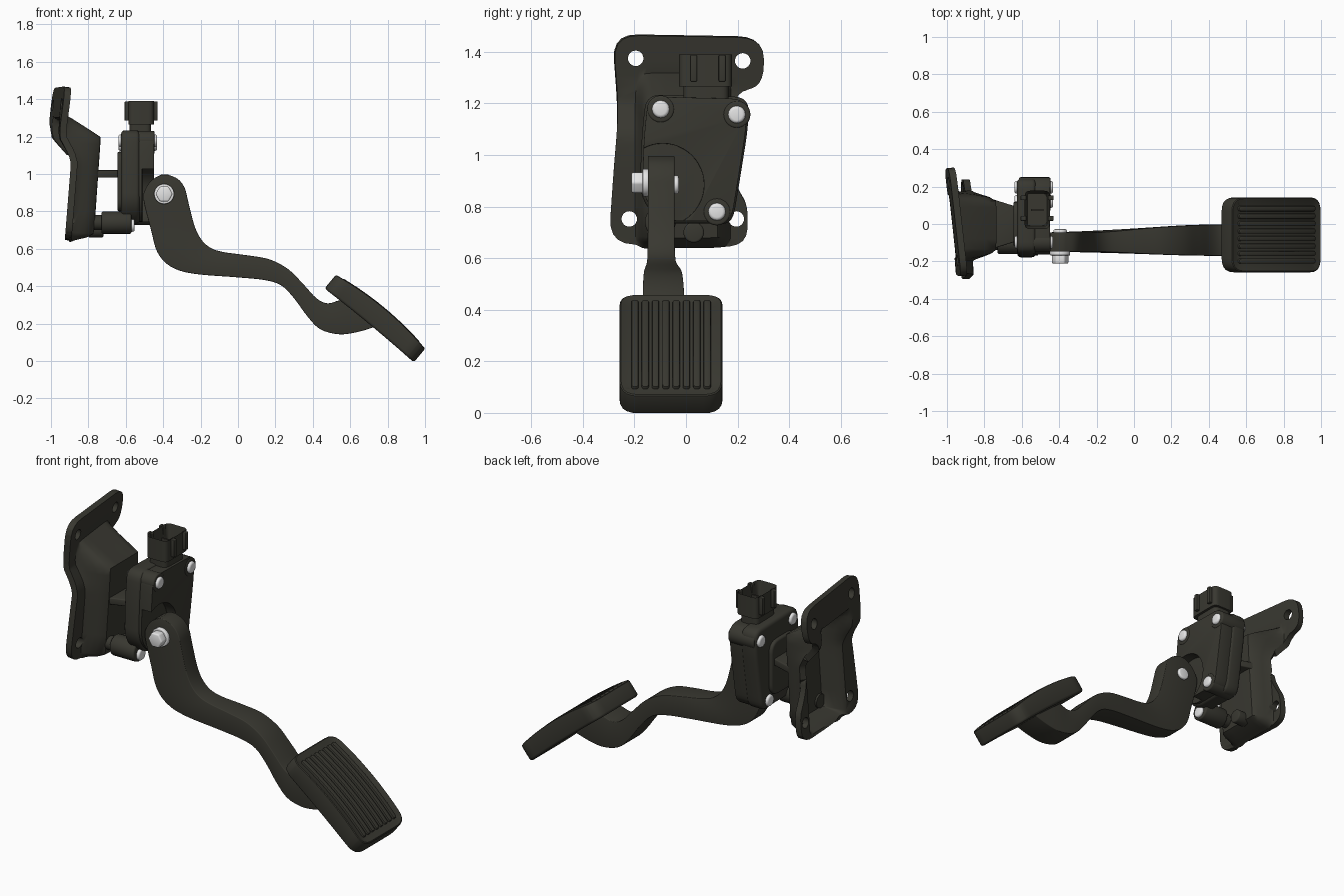
import bpy, bmesh, math
from mathutils import Vector

if "Cube" in bpy.data.objects:
    bpy.data.objects.remove(bpy.data.objects["Cube"])


def material(name, rgb):
    m = bpy.data.materials.new(name)
    m.diffuse_color = (*rgb, 1)
    m.use_nodes = True
    m.node_tree.nodes["Principled BSDF"].inputs["Base Color"].default_value = m.diffuse_color
    return m


DARK = material("charcoal", (0.04, 0.039, 0.030))
STEEL = material("bright steel", (0.78, 0.78, 0.78))


def make(name, bm, mat, bevel=0, segs=3, solid=0, cutters=(), angle=35):
    """Turn a bmesh into a finished object with its modifiers baked in."""
    bmesh.ops.recalc_face_normals(bm, faces=bm.faces)
    me = bpy.data.meshes.new(name)
    bm.to_mesh(me)
    bm.free()
    me.materials.append(mat)
    ob = bpy.data.objects.new(name, me)
    bpy.context.collection.objects.link(ob)
    if solid:
        s = ob.modifiers.new("thickness", 'SOLIDIFY')
        s.thickness, s.offset = solid, 0
    for c in cutters:
        b = ob.modifiers.new("cut", 'BOOLEAN')
        b.operation, b.object, b.solver = 'DIFFERENCE', c, 'EXACT'
    if bevel:
        v = ob.modifiers.new("bevel", 'BEVEL')
        v.width, v.segments = bevel, segs
        v.limit_method, v.angle_limit = 'ANGLE', math.radians(40)
    bpy.ops.object.select_all(action='DESELECT')
    ob.select_set(True)
    bpy.context.view_layer.objects.active = ob
    bpy.ops.object.convert(target='MESH')
    bpy.ops.object.shade_smooth_by_angle(angle=math.radians(angle))
    for c in cutters:
        bpy.data.objects.remove(c)
    return ob


def rounded(pts, r, n=5):
    """Round every corner of a closed 2D outline."""
    pts = [Vector(p) for p in pts]
    out = []
    for i, p in enumerate(pts):
        a, b = pts[i - 1] - p, pts[(i + 1) % len(pts)] - p
        s = p + a.normalized() * min(r, a.length * .45)
        e = p + b.normalized() * min(r, b.length * .45)
        for k in range(n + 1):
            t = k / n
            out.append(s * (1 - t) ** 2 + p * 2 * t * (1 - t) + e * t * t)
    return out


def rect(a0, a1, b0, b1):
    return [(a0, b0), (a1, b0), (a1, b1), (a0, b1)]


PLACE = {'x': lambda p, h: (h, p[0], p[1]),
         'y': lambda p, h: (p[0], h, p[1]),
         'z': lambda p, h: (p[0], p[1], h)}


def prism_bm(pts, axis, lo, hi):
    bm = bmesh.new()
    a, b = [[bm.verts.new(PLACE[axis](p, h)) for p in pts] for h in (lo, hi)]
    bm.faces.new(a)
    top = bm.faces.new(b)
    for i in range(len(pts)):
        j = (i + 1) % len(pts)
        bm.faces.new((a[i], a[j], b[j], b[i]))
    bmesh.ops.recalc_face_normals(bm, faces=bm.faces)
    return bm, top


def prism(name, pts, axis, lo, hi, mat=DARK, **kw):
    return make(name, prism_bm(pts, axis, lo, hi)[0], mat, **kw)


def disc(name, c, r, axis, lo, hi, mat=DARK, n=24, **kw):
    pts = [(c[0] + r * math.cos(2 * math.pi * i / n),
            c[1] + r * math.sin(2 * math.pi * i / n)) for i in range(n)]
    return prism(name, pts, axis, lo, hi, mat, **kw)


def slice_up(bm, axis, values):
    no = Vector((axis == 'x', axis == 'y', axis == 'z'))
    for v in values:
        bmesh.ops.bisect_plane(bm, geom=bm.verts[:] + bm.edges[:] + bm.faces[:],
                               plane_co=no * v, plane_no=no, dist=1e-5)


def step(a, b, v):
    t = max(0, min(1, (v - a) / (b - a)))
    return t * t * (3 - 2 * t)


# --- Lever arm: paired upper and lower edge points, smoothly lofted
UPPER = [(-.375, .997), (-.32, .972), (-.285, .925), (-.268, .86), (-.235, .73), (-.20, .655),
         (-.15, .607), (-.08, .583), (.05, .565), (.17, .543), (.27, .49), (.35, .41),
         (.42, .335), (.48, .308), (.55, .325), (.62, .31), (.73, .25)]
LOWER = [(-.41, .997), (-.46, .968), (-.495, .92), (-.505, .86), (-.465, .70), (-.43, .58),
         (-.36, .505), (-.24, .467), (0, .447), (.14, .433), (.23, .405), (.30, .335),
         (.37, .24), (.44, .17), (.54, .143), (.64, .155), (.745, .187)]


def spline(pts, n=4):
    p = [Vector(q) for q in pts]
    p = [p[0]] + p + [p[-1]]
    out = []
    for i in range(1, len(p) - 2):
        a, b, c, d = p[i - 1:i + 3]
        for k in range(n):
            t = k / n
            out.append(.5 * (2 * b + (c - a) * t + (2 * a - 5 * b + 4 * c - d) * t * t
                             + (3 * b - a - 3 * c + d) * t ** 3))
    return out + [p[-1]]


bm = bmesh.new()
rings = []
for u, l in zip(spline(UPPER), spline(LOWER)):
    w = step(-.4, .45, (u.x + l.x) / 2)
    y0, y1 = -.148 - .022 * w, -.045 + .042 * w
    rings.append([bm.verts.new(v) for v in ((u.x, y0, u.y), (u.x, y1, u.y),
                                            (l.x, y1, l.y), (l.x, y0, l.y))])
for r, s in zip(rings, rings[1:]):
    for i in range(4):
        j = (i + 1) % 4
        bm.faces.new((r[i], r[j], s[j], s[i]))
bm.faces.new(rings[0])
bm.faces.new(rings[-1])
make("lever_arm", bm, DARK, bevel=.014)

# --- Foot pad: rounded block with a sunken tread, face bowed along its length
L, T = .62, .1


def bend(bm):
    slice_up(bm, 'x', [L * (i / 14 - .5) for i in range(1, 14)])
    for v in bm.verts:
        u, h = v.co.x, 1 + v.co.z / T
        w = v.co.z + (.006 + .022 * h) * (1 - (2 * u / L) ** 2)
        v.co = (.765 + .77 * u + .637 * w, v.co.y, .267 - .637 * u + .77 * w)


bm, top = prism_bm(rounded(rect(-L / 2, L / 2, -.258, .142), .075), 'z', -T, 0)
bmesh.ops.inset_region(bm, faces=[top], thickness=.035)
bmesh.ops.translate(bm, verts=top.verts[:], vec=(0, 0, -.014))
bend(bm)
make("foot_pad", bm, DARK, bevel=.014, segs=3)
for i in range(8):
    y = -.058 + (i - 3.5) * .04
    bm, _ = prism_bm(rounded(rect(-.265, .265, y - .014, y + .014), .012, 3), 'z', -.03, -.002)
    bend(bm)
    make("tread_rib", bm, DARK, bevel=.006, segs=2)

# --- Mounting bracket: pressed sheet with a raised pan and bolt holes
SHEET = [(-.285, 1.467), (.30, 1.457), (.30, 1.275), (.19, 1.24), (.16, 1.10), (.165, .95),
         (.20, .87), (.242, .80), (.235, .642), (-.30, .657), (-.28, .95), (-.262, 1.16)]
BASE = [(.6, -.91), (.66, -.907), (1.06, -.875), (1.11, -.895), (1.2, -.962), (1.26, -.962),
        (1.5, -.932)]


def sheet_x(y, z):
    for (z0, x0), (z1, x1) in zip(BASE, BASE[1:]):
        if z0 <= z <= z1:
            x = x0 + (x1 - x0) * (z - z0) / (z1 - z0)
    x -= .11 * y * step(1.05, 1.25, z)
    f = step(-.19, -.13, y) * step(.165, .115, y) * step(.65, .69, z)
    f *= max(0, min(1, (1.31 - z) / .12))
    return x + ((-.752 - .07 * (1.19 - z)) - x) * f


bm = bmesh.new()
bm.faces.new([bm.verts.new((0, p.x, p.y)) for p in rounded(SHEET, .1)])
slice_up(bm, 'y', [-.19 + .012 * i for i in range(6)] + [-.08, -.02, .04, .09]
         + [.115 + .0125 * i for i in range(5)] + [.2])
slice_up(bm, 'z', [.652 + .0125 * i for i in range(4)] + [.8, .95]
         + [1.04 + .03 * i for i in range(14)])
for v in bm.verts:
    v.co.x = sheet_x(v.co.y, v.co.z)
holes = [disc("hole_cutter", c, .03, 'x', -1.2, -.6)
         for c in ((-.195, 1.375), (.22, 1.365), (-.22, .752), (.195, .752))]
make("mounting_bracket", bm, DARK, solid=.036, cutters=holes, angle=40)

# --- Links between bracket and sensor
prism("upper_web", [(-.78, -.14), (-.78, .14), (-.62, .09), (-.62, -.09)], 'z', .98, 1.02,
      bevel=.006)
disc("lower_boss", (-.10, .74), .06, 'x', -.73, -.57, bevel=.01)
disc("boss_spacer", (-.10, .74), .04, 'x', -.81, -.72)
disc("rear_stub", (.03, .70), .04, 'x', -.80, -.72, bevel=.008)
disc("boss_bolt", (-.10, .725), .034, 'x', -.58, -.553, STEEL, bevel=.01)

# --- Sensor housing: rear body and front cover with a round recess for the arm
BODY = [(-.155, 1.235), (.245, 1.225), (.24, 1.10), (.205, .88), (.18, .73), (.08, .735),
        (-.10, .735), (-.18, .84), (-.172, 1.07)]
prism("sensor_body", rounded(BODY, .06), 'x', -.625, -.525, bevel=.02)
cover = [(y * .96 + .002, 1 + (z - 1) * .965) for y, z in BODY]
recess = disc("recess_cutter", (-.09, .885), .16, 'x', -.512, -.3, n=48)
prism("sensor_cover", rounded(cover, .06), 'x', -.535, -.45, cutters=[recess], bevel=.014)
prism("rear_cap", rounded(rect(-.12, .12, .80, 1.12), .07), 'x', -.645, -.615, bevel=.012)
for c in ((-.098, 1.178), (.197, 1.157), (.12, .78)):
    disc("bolt_lobe", c, .053, 'x', -.615, -.447, bevel=.008)
    disc("cover_bolt", c, .034, 'x', -.64, -.432, STEEL, n=16, bevel=.012)

# --- Electrical connector: neck and hollow socket with guide ribs
prism("connector_neck", rounded(rect(-.58, -.465, -.01, .165), .03), 'z', 1.2, 1.3)
bm, top = prism_bm(rounded(rect(-.585, -.45, -.027, .178), .03), 'z', 1.265, 1.39)
bmesh.ops.inset_region(bm, faces=[top], thickness=.016)
bmesh.ops.translate(bm, verts=top.verts[:], vec=(0, 0, -.1))
make("connector_socket", bm, DARK)
for y in (.03, .14):
    for x0, x1 in ((-.606, -.575), (-.46, -.43)):
        prism("socket_rib", rect(x0, x1, y - .013, y + .013), 'z', 1.285, 1.388, bevel=.004)
prism("socket_blade", rect(-.55, -.485, .07, .08), 'z', 1.28, 1.35)

# --- Pivot bolt through the arm
disc("pivot_washer", (-.395, .893), .054, 'y', -.168, -.145, STEEL, bevel=.005)
disc("pivot_bolt_head", (-.395, .893), .046, 'y', -.212, -.16, STEEL, n=6, bevel=.008)
disc("pivot_nut", (-.395, .885), .036, 'y', -.05, -.028, STEEL, bevel=.008)
